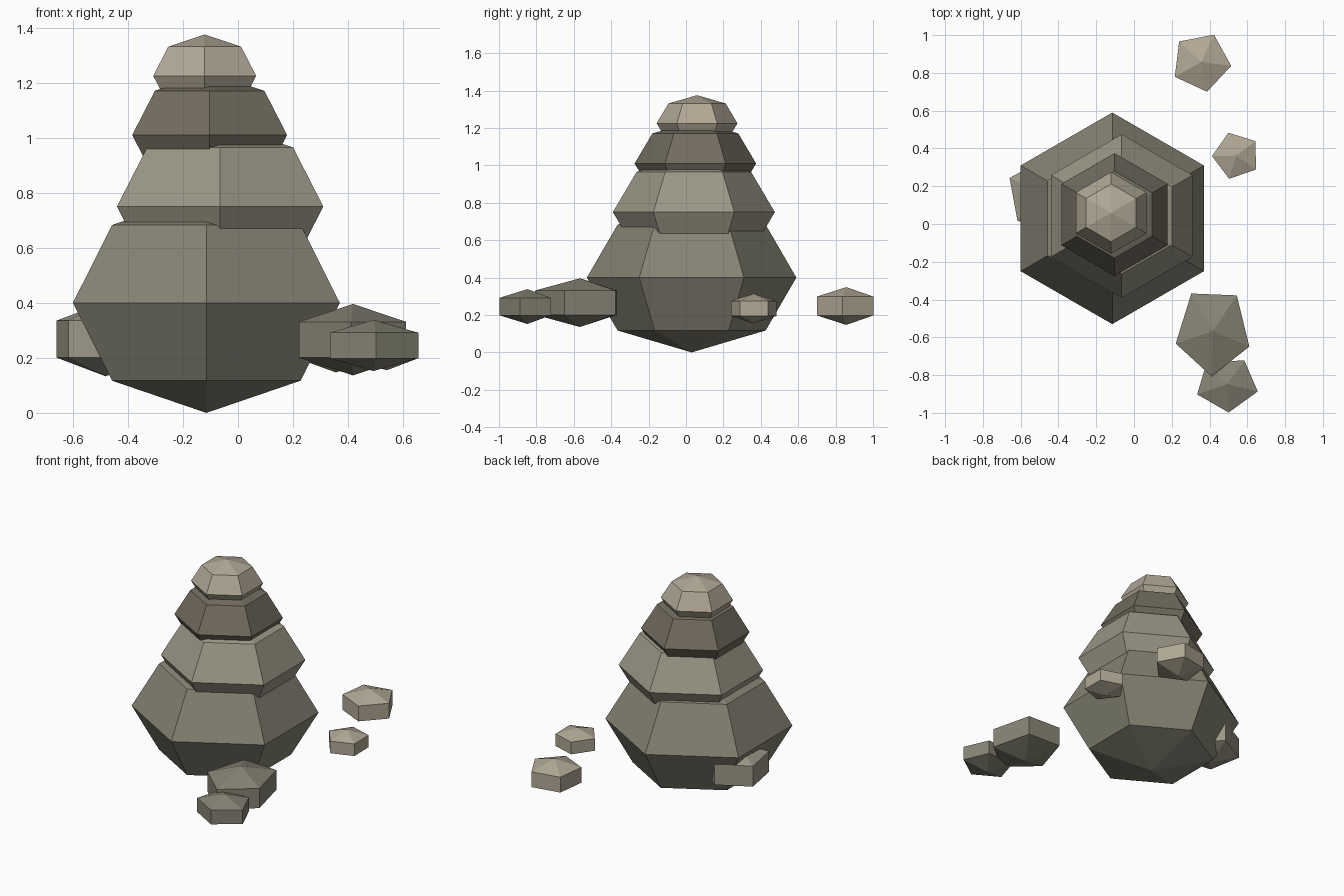
import bpy, bmesh
from math import sin, cos, pi, radians

if "Cube" in bpy.data.objects:
    bpy.data.objects.remove(bpy.data.objects["Cube"])


def material(name, rgb):
    m = bpy.data.materials.new(name)
    m.diffuse_color = (*rgb, 1)
    m.use_nodes = True
    m.node_tree.nodes["Principled BSDF"].inputs["Base Color"].default_value = m.diffuse_color
    return m


OLIVE = material("olive_stone", (0.24, 0.23, 0.175))
GREY = material("grey_stone", (0.33, 0.31, 0.24))
BROWN = material("brown_stone", (0.17, 0.15, 0.115))
PALE = material("pale_stone", (0.44, 0.39, 0.30))


def stone(name, center, rx, ry, half_h, sides, bands, angle, mat):
    """Low-poly ellipsoid: two poles with rings of vertices between them."""
    bm = bmesh.new()
    bottom = bm.verts.new((0, 0, -half_h))
    top = bm.verts.new((0, 0, half_h))
    rings = []
    for i in range(1, bands):
        t = pi * i / bands
        rings.append([bm.verts.new((rx * sin(t) * cos(radians(angle) + 2 * pi * k / sides),
                                    ry * sin(t) * sin(radians(angle) + 2 * pi * k / sides),
                                    -half_h * cos(t))) for k in range(sides)])
    for k in range(sides):
        n = (k + 1) % sides
        bm.faces.new((bottom, rings[0][n], rings[0][k]))
        bm.faces.new((top, rings[-1][k], rings[-1][n]))
        for lo, hi in zip(rings, rings[1:]):
            bm.faces.new((lo[k], lo[n], hi[n], hi[k]))
    me = bpy.data.meshes.new(name)
    bm.to_mesh(me)
    bm.free()
    me.materials.append(mat)
    ob = bpy.data.objects.new(name, me)
    ob.location = center
    bpy.context.collection.objects.link(ob)


# Stacked six-sided stones, largest at the bottom
for name, c, r, h, mat in (
    ("base_stone", (-0.115, 0.03, 0.40), 0.56, 0.40, OLIVE),
    ("second_stone", (-0.065, 0.042, 0.75), 0.433, 0.304, GREY),
    ("third_stone", (-0.103, 0.05, 1.01), 0.325, 0.227, BROWN),
    ("top_stone", (-0.121, 0.059, 1.225), 0.216, 0.15, PALE),
):
    stone(name, c, r, r, h, 6, 4, 90, mat)

# Five-sided pebbles scattered around (radius given at the visible ring)
for name, c, rx, ry, h, a, mat in (
    ("front_pebble_large", (0.418, -0.567, 0.266), 0.205, 0.24, 0.13, -92, OLIVE),
    ("front_pebble_small", (0.492, -0.848, 0.245), 0.169, 0.15, 0.093, -87, OLIVE),
    ("back_pebble", (0.356, 0.857, 0.248), 0.16, 0.16, 0.101, -79, PALE),
    ("right_pebble", (0.541, 0.362, 0.235), 0.128, 0.128, 0.08, 181, PALE),
    ("left_pebble", (-0.481, 0.159, 0.268), 0.197, 0.197, 0.135, 154.5, GREY),
):
    s = sin(pi / 3)
    stone(name, c, rx / s, ry / s, h, 5, 3, a, mat)
